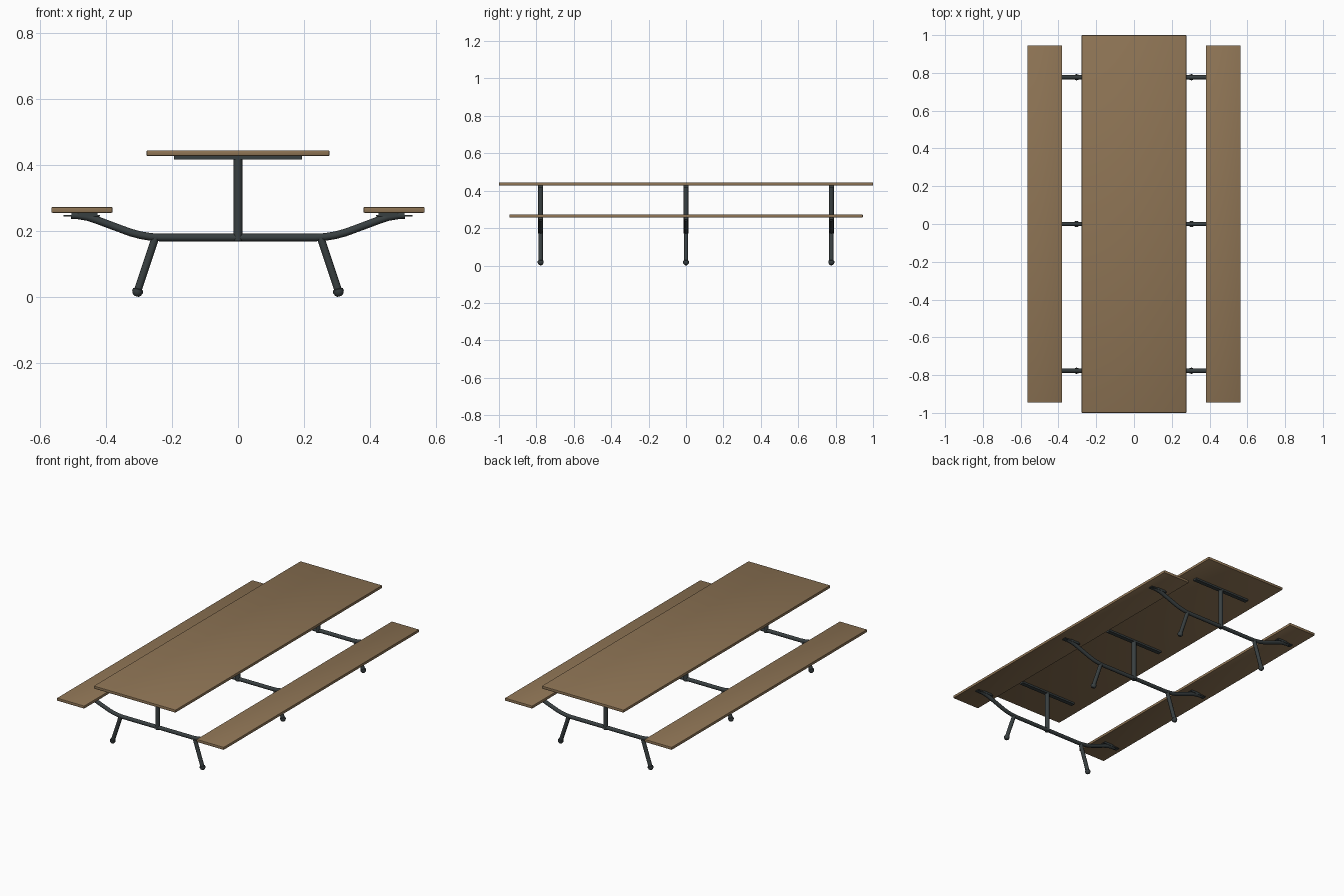
import bpy, bmesh, math
from mathutils import Vector

if "Cube" in bpy.data.objects:
    bpy.data.objects.remove(bpy.data.objects["Cube"])


def material(name, rgb):
    m = bpy.data.materials.new(name)
    m.diffuse_color = (*rgb, 1)
    m.use_nodes = True
    m.node_tree.nodes["Principled BSDF"].inputs["Base Color"].default_value = m.diffuse_color
    return m


WOOD = material("brown_wood", (0.27, 0.175, 0.09))
METAL = material("dark_metal", (0.04, 0.05, 0.052))


def box(name, lo, hi, mat, bevel=0.0):
    bm = bmesh.new()
    bmesh.ops.create_cube(bm, size=1)
    for v in bm.verts:
        v.co = Vector([(a + b) / 2 + c * (b - a) for a, b, c in zip(lo, hi, v.co)])
    if bevel:
        bmesh.ops.bevel(bm, geom=bm.edges[:], offset=bevel, segments=2,
                        profile=0.5, affect='EDGES')
    return finish(name, bm, mat)


def finish(name, bm, mat):
    bmesh.ops.recalc_face_normals(bm, faces=bm.faces[:])
    me = bpy.data.meshes.new(name)
    bm.to_mesh(me)
    bm.free()
    me.materials.append(mat)
    ob = bpy.data.objects.new(name, me)
    bpy.context.collection.objects.link(ob)
    me.shade_smooth()
    bpy.context.view_layer.objects.active = ob
    ob.select_set(True)
    bpy.ops.object.shade_smooth_by_angle(angle=math.radians(35))
    ob.select_set(False)
    return ob


def tube(name, pts, radii, y, top=1.0, sides=16):
    """Round tube along (x, z) points in the plane of one frame, flattened above top."""
    bm = bmesh.new()
    p = [Vector((x, y, z)) for x, z in pts]
    rings = []
    for i, c in enumerate(p):
        t = (p[min(i + 1, len(p) - 1)] - p[max(i - 1, 0)]).normalized()
        side = Vector((0, 1, 0))
        up = t.cross(side)
        ring = []
        for k in range(sides):
            a = 2 * math.pi * k / sides
            co = c + radii[i] * (math.cos(a) * side + math.sin(a) * up)
            co.z = min(co.z, top)
            ring.append(bm.verts.new(co))
        rings.append(ring)
    for a, b in zip(rings, rings[1:]):
        for k in range(sides):
            j = (k + 1) % sides
            bm.faces.new((a[k], a[j], b[j], b[k]))
    bm.faces.new(rings[0])
    bm.faces.new(rings[-1])
    return finish(name, bm, METAL)


# Table top and the two benches
box("table_top", (-0.277, -1, 0.428), (0.277, 1, 0.445), WOOD, 0.003)
for s, side in ((-1, "left"), (1, "right")):
    x0, x1 = sorted((s * 0.38, s * 0.565))
    box(side + "_bench", (x0, -0.945, 0.256), (x1, 0.945, 0.273), WOOD, 0.003)

# Right half of the bent cross tube
half = [(0.235, 0.181), (0.265, 0.183), (0.295, 0.188), (0.325, 0.196),
        (0.355, 0.207), (0.43, 0.235), (0.455, 0.243), (0.485, 0.248), (0.505, 0.249)]
path = [(-x, z) for x, z in reversed(half)] + half

for y in (-0.777, 0, 0.777):
    tube("cross_tube", path, [0.0115] * len(path), y, top=0.2555)
    tube("center_post", [(0, 0.17), (0, 0.424)], [0.0135] * 2, y)
    box("table_bracket", (-0.194, y - 0.013, 0.417), (0.194, y + 0.013, 0.428), METAL)
    for s in (-1, 1):
        x0, x1 = sorted((s * 0.418, s * 0.528))
        box("bench_bracket", (x0, y - 0.013, 0.244), (x1, y + 0.013, 0.25), METAL)
        # Pad that joins the bracket to the underside of the bench
        x0, x1 = sorted((s * 0.425, s * 0.485))
        box("bench_pad", (x0, y - 0.013, 0.25), (x1, y + 0.013, 0.256), METAL)
        # Splayed leg with a collared rounded foot
        tube("leg", [(s * 0.25, 0.181), (s * 0.305, 0.016)], [0.0115] * 2, y)
        foot = [(0.302, 0.026), (0.3025, 0.024), (0.3045, 0.016), (0.3065, 0.008), (0.308, 0.003)]
        tube("foot", [(s * x, z) for x, z in foot],
             [0.012, 0.0155, 0.0165, 0.013, 0.007], y, sides=12)
